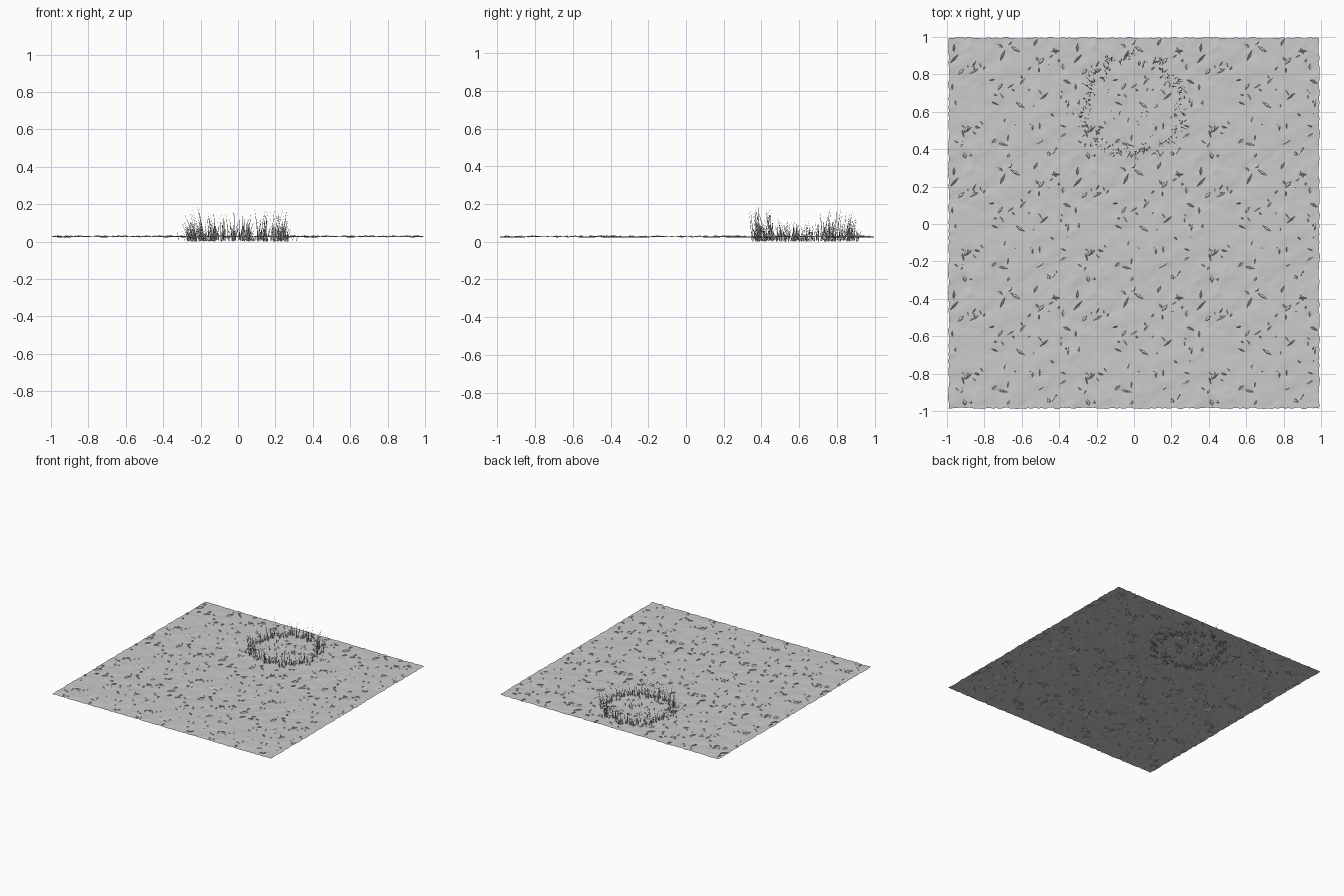
import bpy, bmesh, math, random
from mathutils import Vector, noise

if "Cube" in bpy.data.objects:
    bpy.data.objects.remove(bpy.data.objects["Cube"])

random.seed(7)
TILE = 0.66          # ground is a 3 x 3 repeat of one tile
N = 44               # cells per tile side


def make_object(name, bm):
    mesh = bpy.data.meshes.new(name)
    bm.to_mesh(mesh)
    bm.free()
    obj = bpy.data.objects.new(name, mesh)
    bpy.context.collection.objects.link(obj)
    return obj


def tile_3x3(obj):
    for axis in (0, 1):
        mod = obj.modifiers.new("repeat", 'ARRAY')
        mod.count = 3
        mod.use_relative_offset = False
        mod.use_constant_offset = True
        offset = [0, 0, 0]
        offset[axis] = TILE
        mod.constant_offset_displace = offset
        mod.use_merge_vertices = True
        mod.merge_threshold = 0.0005


# seamless noise: mix of the four wrapped samples
def wrapped_noise(x, y, scale):
    u, v = x / TILE, y / TILE
    total = 0
    for dx, wx in ((0, 1 - u), (TILE, u)):
        for dy, wy in ((0, 1 - v), (TILE, v)):
            total += wx * wy * noise.noise(Vector(((x - dx) * scale, (y - dy) * scale, 3.7)))
    return total


# rough earth tile
bm = bmesh.new()
jitter = [[(random.uniform(-.004, .004), random.uniform(-.004, .004)) for _ in range(N)]
          for _ in range(N)]
grid = []
for i in range(N + 1):
    row = []
    for j in range(N + 1):
        x, y = i * TILE / N, j * TILE / N
        jx, jy = jitter[i % N][j % N]
        z = 0.026 + 0.005 * wrapped_noise(x, y, 12) + 0.004 * wrapped_noise(x, y, 35)
        row.append(bm.verts.new((x - 0.99 + jx, y - 0.985 + jy, z)))
    grid.append(row)
for i in range(N):
    for j in range(N):
        bm.faces.new((grid[i][j], grid[i + 1][j], grid[i + 1][j + 1], grid[i][j + 1]))
ground = make_object("ground", bm)
tile_3x3(ground)
for poly in ground.data.polygons:
    poly.use_smooth = True

# small steep clods scattered over the tile
bm = bmesh.new()
for _ in range(75):
    c = Vector((random.uniform(.02, TILE - .02) - .99, random.uniform(.02, TILE - .02) - .985, .024))
    a = random.uniform(0, math.tau)
    along = Vector((math.cos(a), math.sin(a), 0)) * random.uniform(.012, .036)
    side = Vector((-math.sin(a), math.cos(a), 0)) * random.uniform(.004, .011)
    base = [bm.verts.new(c + p) for p in (-along, -side, along, side)]
    top = bm.verts.new(c + side * 0.6 + Vector((0, 0, random.uniform(.005, .011))))
    for k in range(4):
        bm.faces.new((base[k], base[(k + 1) % 4], top))
clods = make_object("clods", bm)
tile_3x3(clods)


# grass: curved, tapering strips in tufts
def add_blade(bm, root, lean, height, width, twist):
    side = Vector((math.cos(twist), math.sin(twist), 0)) * width / 2
    prev = None
    for t in (0, .35, .7):
        p = root + lean * t ** 1.6 + Vector((0, 0, height * t))
        w = side * (1 - 0.7 * t)
        pair = (bm.verts.new(p - w), bm.verts.new(p + w))
        if prev:
            bm.faces.new((prev[0], prev[1], pair[1], pair[0]))
        prev = pair
    tip = bm.verts.new(root + lean + Vector((0, 0, height)))
    bm.faces.new((prev[0], prev[1], tip))


def add_tuft(bm, angle, radius, count, tallest):
    out = Vector((math.cos(angle), math.sin(angle), 0))
    centre = Vector((-0.005, 0.63, 0)) + out * radius
    for _ in range(count):
        root = centre + Vector((random.gauss(0, .012), random.gauss(0, .012), random.uniform(0, .012)))
        height = tallest * random.uniform(.3, 1)
        spread = Vector((random.gauss(0, .012), random.gauss(0, .012), 0))
        lean = out * height * random.uniform(.05, .3) + spread
        add_blade(bm, root, lean, height, random.uniform(.003, .006), random.uniform(0, math.pi))


bm = bmesh.new()
for k in range(48):
    add_tuft(bm, (k + random.uniform(-.3, .3)) * math.tau / 48, random.uniform(.215, .275), 7,
             random.choice((.10, .13, .18)))
make_object("grass_ring", bm)

# short sprigs inside and just outside the ring
bm = bmesh.new()
for _ in range(14):
    add_tuft(bm, random.uniform(0, math.tau), random.uniform(.05, .2), 3, .06)
for _ in range(8):
    add_tuft(bm, random.uniform(0, math.tau), random.uniform(.28, .3), 3, .06)
make_object("short_grass", bm)
